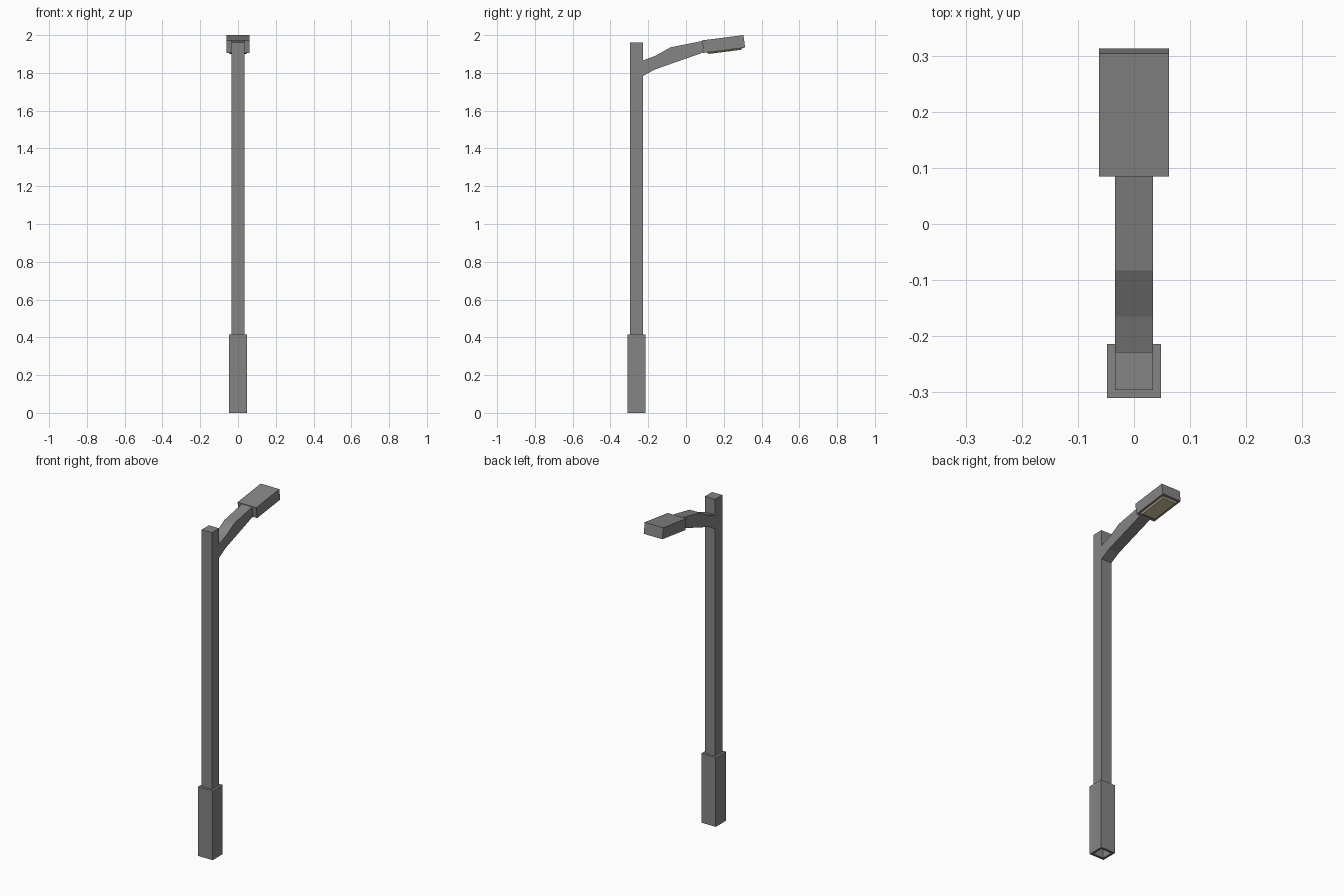
import bpy, bmesh

if "Cube" in bpy.data.objects:
    bpy.data.objects.remove(bpy.data.objects["Cube"])


def material(name, rgb):
    m = bpy.data.materials.new(name)
    m.diffuse_color = (*rgb, 1.0)
    m.use_nodes = True
    m.node_tree.nodes["Principled BSDF"].inputs["Base Color"].default_value = m.diffuse_color
    return m


GREY = material("grey metal", (0.235, 0.235, 0.235))
CREAM = material("warm lamp glass", (0.58, 0.51, 0.33))


def finish(name, bm, mat):
    bmesh.ops.recalc_face_normals(bm, faces=bm.faces)
    me = bpy.data.meshes.new(name)
    bm.to_mesh(me)
    bm.free()
    me.materials.append(mat)
    ob = bpy.data.objects.new(name, me)
    bpy.context.collection.objects.link(ob)


def side_profile(name, pts, half_width, mat):
    """Extrude a (y, z) outline across x."""
    bm = bmesh.new()
    face = bm.faces.new([bm.verts.new((-half_width, y, z)) for y, z in pts])
    new = bmesh.ops.extrude_face_region(bm, geom=[face])["geom"]
    bmesh.ops.translate(bm, vec=(2 * half_width, 0, 0),
                        verts=[v for v in new if isinstance(v, bmesh.types.BMVert)])
    finish(name, bm, mat)


def column(name, half, height, rim=None):
    """Square upright on the ground; a rim leaves the underside open inside it."""
    bm = bmesh.new()
    bmesh.ops.create_cube(bm, size=1)
    for v in bm.verts:
        v.co = (v.co.x * 2 * half, v.co.y * 2 * half - 0.262, (v.co.z + 0.5) * height)
    bm.normal_update()
    bottom = min(bm.faces, key=lambda f: f.calc_center_median().z)
    if rim:
        bmesh.ops.inset_region(bm, faces=[bottom], thickness=rim)
    bmesh.ops.delete(bm, geom=[bottom], context='FACES')
    finish(name, bm, GREY)


# Upright with its thicker foot
column("post", 0.034, 1.96)
column("post_base", 0.048, 0.416, rim=0.014)

# Bent bracket arm
side_profile("arm", [(-0.23, 1.782), (-0.165, 1.818), (0.092, 1.908),
                     (0.088, 1.969), (-0.083, 1.935), (-0.165, 1.889),
                     (-0.23, 1.865)], 0.034, GREY)

# Tilted lamp head
TOP, BOT = ((0.085, 1.972), (0.304, 2.0)), ((0.094, 1.906), (0.313, 1.934))
side_profile("lamp_head", [BOT[0], BOT[1], TOP[1], TOP[0]], 0.062, GREY)


# Lamp glass: shallow tapered plate under the head
def under_head(t, drop):
    (y0, z0), (y1, z1) = BOT
    return (y0 + (y1 - y0) * t + drop * 0.127, z0 + (z1 - z0) * t - drop * 0.99)


bm = bmesh.new()
rings = []
for hw, t0, t1, drop in ((0.050, 0.08, 0.94, -0.002), (0.050, 0.08, 0.94, 0.002),
                         (0.044, 0.12, 0.90, 0.009)):
    a, b = under_head(t0, drop), under_head(t1, drop)
    rings.append([bm.verts.new(c) for c in
                  ((-hw, *a), (hw, *a), (hw, *b), (-hw, *b))])
for lo, hi in zip(rings, rings[1:]):
    for i in range(4):
        j = (i + 1) % 4
        bm.faces.new((lo[i], lo[j], hi[j], hi[i]))
bm.faces.new(rings[0])
bm.faces.new(rings[-1])
finish("lamp_glass", bm, CREAM)
